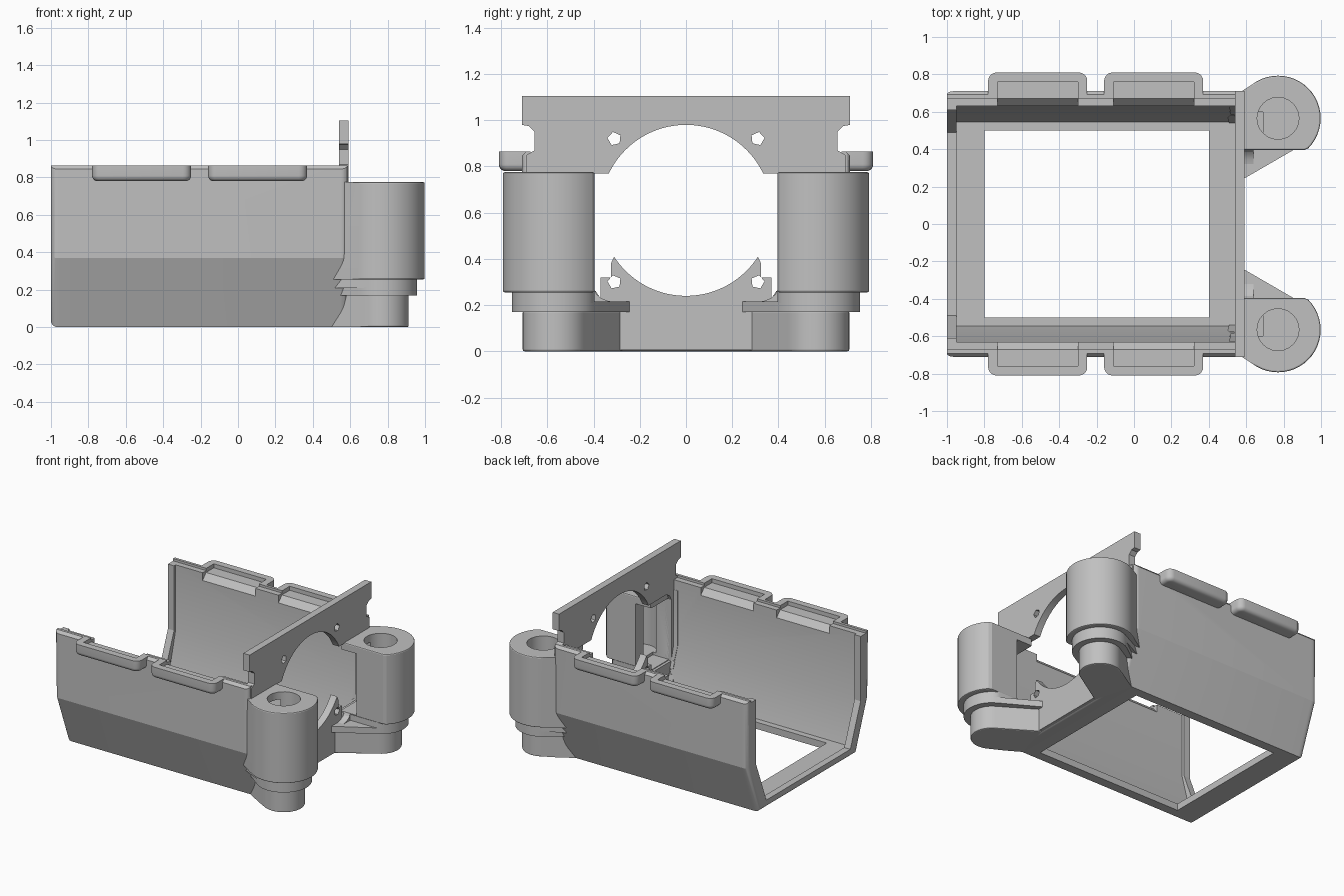
import bpy, bmesh, math

cube = bpy.data.objects.get("Cube")
if cube:
    bpy.data.objects.remove(cube)

GREY = (0.53, 0.53, 0.53, 1)
grey = bpy.data.materials.new("plain grey")
grey.use_nodes = True
grey.diffuse_color = GREY
shader = next(n for n in grey.node_tree.nodes if n.type == 'BSDF_PRINCIPLED')
shader.inputs["Base Color"].default_value = GREY


def activate(ob):
    bpy.ops.object.select_all(action='DESELECT')
    ob.select_set(True)
    bpy.context.view_layer.objects.active = ob


def finish(name, bm, mirror=True):
    bmesh.ops.recalc_face_normals(bm, faces=bm.faces)
    # Leave the middle plane open so the mirrored halves weld cleanly
    middle = [f for f in bm.faces if all(abs(v.co.y) < 1e-5 for v in f.verts)]
    bmesh.ops.delete(bm, geom=middle, context='FACES')
    mesh = bpy.data.meshes.new(name)
    bm.to_mesh(mesh)
    bm.free()
    ob = bpy.data.objects.new(name, mesh)
    bpy.context.collection.objects.link(ob)
    mesh.materials.append(grey)
    if mirror:
        mod = ob.modifiers.new("Mirror", 'MIRROR')
        mod.use_axis = (False, True, False)
        activate(ob)
        bpy.ops.object.modifier_apply(modifier=mod.name)
    return ob


def bevel(bm, rule, width, segments=5):
    edges = [e for e in bm.edges if rule(e.verts[0].co, e.verts[1].co)]
    bmesh.ops.bevel(bm, geom=edges, offset=width, segments=segments,
                    profile=0.5, affect='EDGES')


def prism(points, lo, hi):
    """Extrude a y-z outline along x."""
    bm = bmesh.new()
    face = bm.faces.new([bm.verts.new((lo, y, z)) for y, z in points])
    ext = bmesh.ops.extrude_face_region(bm, geom=[face], use_keep_orig=True)
    verts = [g for g in ext["geom"] if isinstance(g, bmesh.types.BMVert)]
    bmesh.ops.translate(bm, verts=verts, vec=(hi - lo, 0, 0))
    return bm


def box(x0, x1, y0, y1, z0, z1):
    return prism([(y0, z0), (y1, z0), (y1, z1), (y0, z1)], x0, x1)


def hull(plan, z0, z1):
    """Upright solid over the convex hull of a plan outline."""
    bm = bmesh.new()
    verts = [bm.verts.new((x, y, z)) for x, y in plan for z in (z0, z1)]
    bmesh.ops.convex_hull(bm, input=verts)
    bmesh.ops.delete(bm, geom=[v for v in bm.verts if not v.link_faces], context='VERTS')
    bmesh.ops.dissolve_limit(bm, angle_limit=0.02, verts=bm.verts, edges=bm.edges)
    return bm


def circle(cx, cy, r, n, turn=0.0):
    return [(cx + r * math.cos(turn + math.tau * i / n),
             cy + r * math.sin(turn + math.tau * i / n)) for i in range(n)]


def cut(ob, *cutters):
    for cutter in cutters:
        mod = ob.modifiers.new("Cut", 'BOOLEAN')
        mod.operation = 'DIFFERENCE'
        mod.solver = 'EXACT'
        mod.object = cutter
        activate(ob)
        bpy.ops.object.modifier_apply(modifier=mod.name)
        bpy.data.objects.remove(cutter)


def smooth(ob):
    activate(ob)
    bpy.ops.object.shade_smooth_by_angle(angle=math.radians(19))


CLIPS = ((-0.78, -0.25), (-0.16, 0.37))


def pocket(a, b):
    # Flat ledge with a chamfer running down to the inner wall
    shape = [(0.76, 0.835), (0.67, 0.835), (0.62, 0.78), (0.55, 0.78), (0.55, 1), (0.76, 1)]
    return finish("pocket", prism(shape, a + 0.05, b - 0.05))


# Open tub: sloping lower sides, stepped rim, window in the floor
OUTER = [(0, 0), (0.57, 0), (0.71, 0.37), (0.71, 0.845), (0.692, 0.865),
         (0.672, 0.865), (0.672, 0.848)]
END_X = 0.585


def outer_end(x):
    return lambda a, b: (abs(a.x - x) < 1e-4 and abs(b.x - x) < 1e-4 and
                         all(p.z < 0.01 or p.y > 0.7 for p in (a, b)))


bm = prism(OUTER + [(0.63, 0.848), (0.63, 0.37), (0.545, 0.05), (0, 0.05)], -0.95, END_X)
bevel(bm, outer_end(END_X), 0.035)
tub = finish("tub", bm)
cut(tub, finish("floor_window", box(-0.8, 0.4, -0.5, 0.5, -0.1, 0.2), False),
    *[pocket(a, b) for a, b in CLIPS])
smooth(tub)

# Thicker lip around the open end
bm = prism(OUTER + [(0.61, 0.848), (0.61, 0.37), (0.49, 0.06), (0, 0.06)], -1, -0.95)
bevel(bm, outer_end(-1), 0.035)
smooth(finish("end_lip", bm))

# Hollow clip bulges along both rims
for i, (a, b) in enumerate(CLIPS):
    bm = box(a, b, 0.68, 0.81, 0.78, 0.865)
    bevel(bm, lambda p, q: min(p.y, q.y) > 0.8 and abs(p.z - q.z) > 0.01, 0.045)
    bevel(bm, lambda p, q: max(p.z, q.z) < 0.781 and max(p.y, q.y) > 0.69, 0.03)
    clip = finish(f"clip_{i + 1}", bm)
    cut(clip, pocket(a, b))
    smooth(clip)

# Upright plate with a round opening, side openings, side notches and small horns
R, CZ = 0.37, 0.61


def arc(start, end, n=32):
    steps = [start + (end - start) * i / n for i in range(n + 1)]
    return [(max(0, R * math.sin(t)), CZ + R * math.cos(t)) for t in steps]


outline = [(0, 0.005), (0.56, 0.005), (0.69, 0.37), (0.69, 0.85), (0.655, 0.87),
           (0.655, 0.95), (0.68, 0.975), (0.71, 0.98), (0.71, 1.105), (0, 1.105)]
outline += arc(0, math.acos(0.16 / R))
outline += [(0.54, 0.77), (0.58, 0.75), (0.6, 0.71), (0.6, 0.26), (0.39, 0.26),
            (0.37, 0.23), (0.37, 0.32), (0.325, 0.32), (0.325, 0.38)]
outline += arc(math.acos(-0.2 / R), math.pi)
plate = finish("front_plate", prism(outline, 0.54, 0.592))
for z in (0.92, 0.3):
    cut(plate, finish("screw_hole", prism(circle(0.31, z, 0.03, 5, 0.1), 0.5, 0.7)))
smooth(plate)

# Corner posts: bored column over two stepped tiers and a foot
PX, PY = 0.77, 0.565


def tier(name, r, z0, z1, inner_y, extra, edge=0.0):
    plan = [(x, max(y, inner_y)) for x, y in circle(PX, PY, r, 48)]
    bm = hull(plan + extra, z0, z1)
    if edge:
        bevel(bm, lambda a, b: abs(a.z - b.z) < 1e-5 and a.x + b.x > 1.2, edge, 2)
    ob = finish(name, bm)
    # Keep the inside of the tub clear
    space = [(0, 0.03), (0.535, 0.03), (0.628, 0.37), (0.628, 0.9), (0, 0.9)]
    cut(ob, finish("tub_space", prism(space, 0.2, 0.56)))
    return ob


post = tier("posts", 0.228, 0.255, 0.775, 0.395, [(0.5, 0.66), (0.565, 0.395)], 0.008)
cut(post, finish("bore", hull(circle(PX, PY, 0.112, 24), 0.285, 0.9)),
    finish("side_cavity", box(0.5, 0.69, 0.3, 0.6, 0.265, 0.72)))
smooth(post)
smooth(tier("upper_tier", 0.188, 0.21, 0.258, 0.395, [(0.5, 0.64), (0.57, 0.395)]))
smooth(tier("lower_tier", 0.188, 0.17, 0.215, 0.38, [(0.53, 0.62), (0.575, 0.235)]))
smooth(tier("feet", 0.142, 0.0, 0.175, 0.38, [(0.5, 0.57), (0.575, 0.275)], 0.008))

# Concave fillet where each post meets its lower tier
fillet = [(0.31, 0.213), (0.345, 0.22), (0.37, 0.232), (0.385, 0.245), (0.396, 0.265),
          (0.41, 0.265), (0.41, 0.213)]
smooth(finish("post_fillets", prism(fillet, 0.575, 0.64)))
